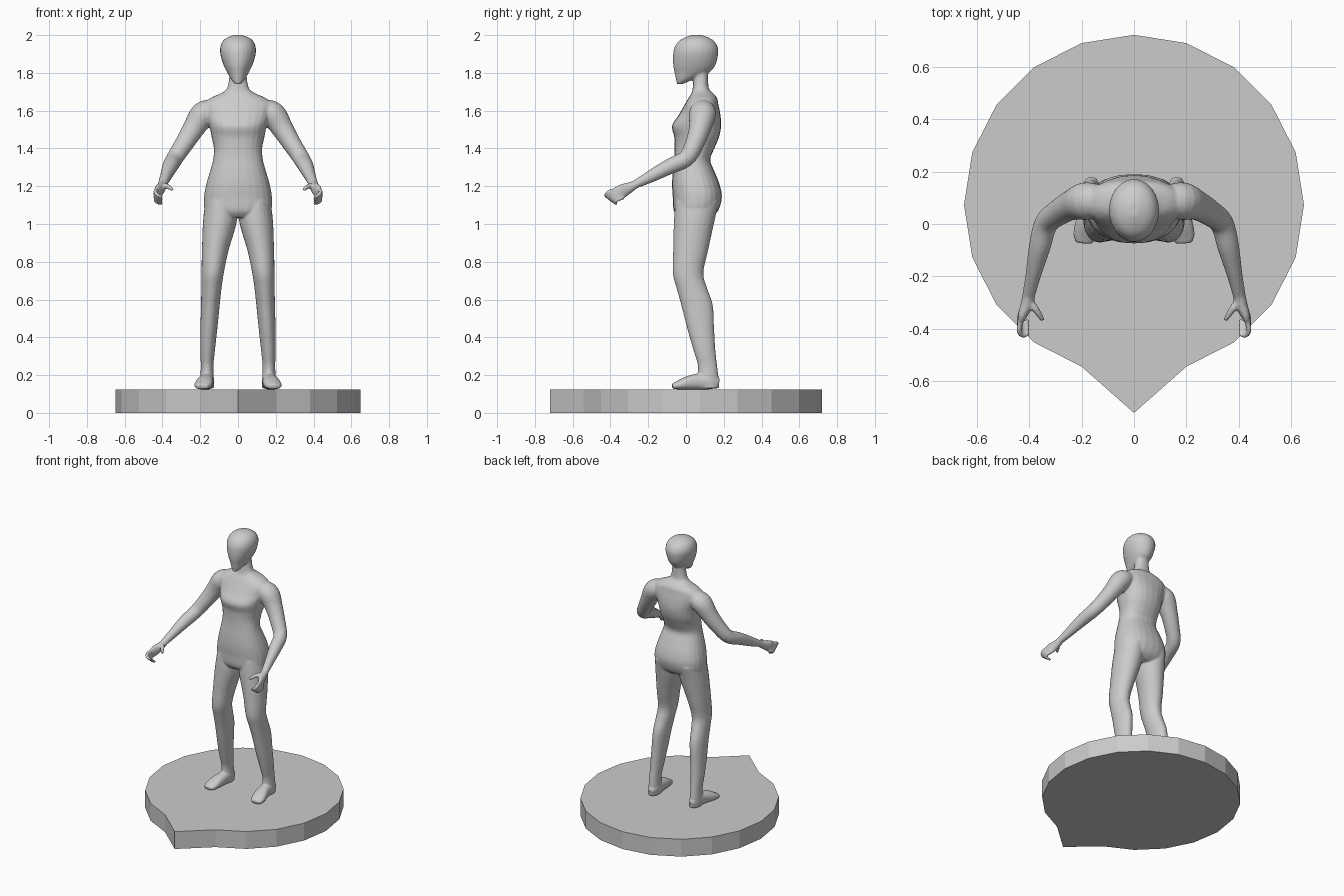
import bpy, bmesh
from math import sin, cos, pi, copysign
from mathutils import Vector


def finish(bm, name):
    bmesh.ops.recalc_face_normals(bm, faces=bm.faces)
    me = bpy.data.meshes.new(name)
    bm.to_mesh(me)
    bm.free()
    ob = bpy.data.objects.new(name, me)
    bpy.context.collection.objects.link(ob)
    return ob


def smooth_rows(rows, steps=4):
    """Catmull-Rom interpolation of section rows."""
    out = []
    for i in range(len(rows) - 1):
        p = [rows[max(0, min(len(rows) - 1, i + k))] for k in (-1, 0, 1, 2)]
        for s in range(steps):
            t = s / steps
            out.append([0.5 * (2 * b + (c - a) * t + (2 * a - 5 * b + 4 * c - d) * t * t
                        + (3 * b - a - 3 * c + d) * t ** 3) for a, b, c, d in zip(*p)])
    return out + [list(rows[-1])]


def loft(bm, rows, side=1, level=False, power=2.0, n=24):
    """Skin ellipses (x, y, z, width radius, height radius); level keeps rings horizontal."""
    rows = smooth_rows(rows)
    pts = [Vector(r[:3]) for r in rows]
    rings = []
    for i, r in enumerate(rows):
        if level:
            a, b = Vector((1, 0, 0)), Vector((0, 1, 0))
        else:
            t = (pts[min(i + 1, len(pts) - 1)] - pts[max(i - 1, 0)]).normalized()
            a = t.cross(Vector((0, 0, 1))).normalized()
            b = a.cross(t)
        ring = []
        for k in range(n):
            c, s = cos(2 * pi * k / n), sin(2 * pi * k / n)
            c = copysign(abs(c) ** (2 / power), c)
            s = copysign(abs(s) ** (2 / power), s)
            v = pts[i] + a * c * r[3] + b * s * r[4]
            ring.append(bm.verts.new((v.x * side, v.y, v.z)))
        rings.append(ring)
    for lo, hi in zip(rings, rings[1:]):
        for k in range(n):
            bm.faces.new((lo[k], lo[k - 1], hi[k - 1], hi[k]))
    bm.faces.new(rings[0])
    bm.faces.new(rings[-1][::-1])


def spans(rows):
    """(z, x0, x1, y0, y1) extents to ellipse rows."""
    return [((a + b) / 2, (c + d) / 2, z, (b - a) / 2, (d - c) / 2) for z, a, b, c, d in rows]


# round base with one pointed corner at the front
bm = bmesh.new()
ring = []
for k in range(20):
    a = 2 * pi * k / 20
    y = -0.72 if k == 15 else 0.073 + 0.648 * sin(a)
    ring.append(bm.verts.new((0.648 * cos(a), y, 0)))
base = bm.faces.new(ring)
ext = bmesh.ops.extrude_face_region(bm, geom=[base])
bmesh.ops.translate(bm, vec=(0, 0, 0.125),
                    verts=[g for g in ext['geom'] if isinstance(g, bmesh.types.BMVert)])
finish(bm, "base")

bm = bmesh.new()

# torso and neck: z, half width, front y, back y
torso = [(1.035, .10, -.04, .13), (1.07, .172, -.065, .17), (1.14, .18, -.07, .19),
         (1.21, .168, -.074, .178), (1.28, .148, -.07, .15), (1.34, .132, -.063, .128),
         (1.40, .128, -.06, .15), (1.46, .14, -.062, .175), (1.52, .152, -.074, .186),
         (1.58, .172, -.037, .182), (1.63, .185, -.008, .172), (1.665, .15, .012, .165),
         (1.69, .095, .028, .147), (1.715, .06, .035, .122), (1.77, .047, .04, .117),
         (1.81, .046, .04, .117)]
loft(bm, spans([(z, -w, w, f, b) for z, w, f, b in torso]), level=True, power=2.3)

# head
head = [(1.74, .014, -.048, -.02), (1.765, .036, -.053, .04), (1.80, .056, -.06, .12),
        (1.84, .076, -.068, .155), (1.89, .092, -.069, .169), (1.93, .095, -.063, .17),
        (1.965, .083, -.042, .152), (1.987, .058, -.008, .12), (2.001, .02, .03, .08)]
loft(bm, spans([(z, -w, w, f, b) for z, w, f, b in head]), level=True)

# legs: z, inner x, outer x, front y, back y
leg = [(1.12, .015, .172, -.055, .175), (1.02, .005, .185, -.064, .152),
       (.86, .05, .191, -.068, .117), (.74, .075, .193, -.07, .092),
       (.66, .087, .194, -.05, .112), (.57, .097, .196, -.025, .142),
       (.44, .11, .199, .008, .149), (.33, .122, .2, .04, .156),
       (.25, .13, .197, .063, .165), (.18, .128, .2, .06, .173), (.13, .126, .2, .055, .175)]
foot = [(.163, .174, .155, .02, .025), (.163, .13, .165, .037, .04), (.168, .06, .165, .04, .042),
        (.178, 0, .157, .046, .034), (.187, -.045, .146, .045, .022), (.19, -.073, .14, .03, .014)]
arm = [(.13, .09, 1.605, .06, .055), (.185, .087, 1.58, .072, .068), (.235, .073, 1.505, .058, .058),
       (.285, .045, 1.425, .05, .05), (.335, .002, 1.348, .045, .045), (.36, -.09, 1.303, .041, .041),
       (.383, -.19, 1.25, .03, .032), (.402, -.275, 1.206, .024, .021)]
palm = [(.40, -.265, 1.21, .024, .021), (.408, -.305, 1.19, .024, .03),
        (.422, -.34, 1.173, .019, .038), (.43, -.365, 1.16, .013, .034)]
thumb = [(.405, -.29, 1.2, .016, .016), (.375, -.325, 1.2, .014, .014), (.348, -.367, 1.182, .009, .009)]

for side in (1, -1):
    loft(bm, spans(leg), side, level=True)
    loft(bm, foot, side, power=2.4)
    loft(bm, arm, side)
    loft(bm, palm, side)
    loft(bm, thumb, side, n=12)
    # curled fingers
    for i in range(4):
        t = i / 3
        finger = [(.428, -.355 + .025 * t, 1.185 - .045 * t, .011, .011),
                  (.438, -.405 + .04 * t, 1.172 - .045 * t, .0105, .0105),
                  (.425, -.425 + .05 * t, 1.153 - .04 * t, .0095, .0095),
                  (.400, -.418 + .05 * t, 1.142 - .035 * t, .008, .008)]
        loft(bm, finger, side, n=12)

# fuse all body parts into one smooth skin
figure = finish(bm, "figure")
remesh = figure.modifiers.new("fuse", 'REMESH')
remesh.mode = 'VOXEL'
remesh.voxel_size = 0.006
remesh.use_smooth_shade = True
relax = figure.modifiers.new("relax", 'SMOOTH')
relax.factor = 0.5
relax.iterations = 5
